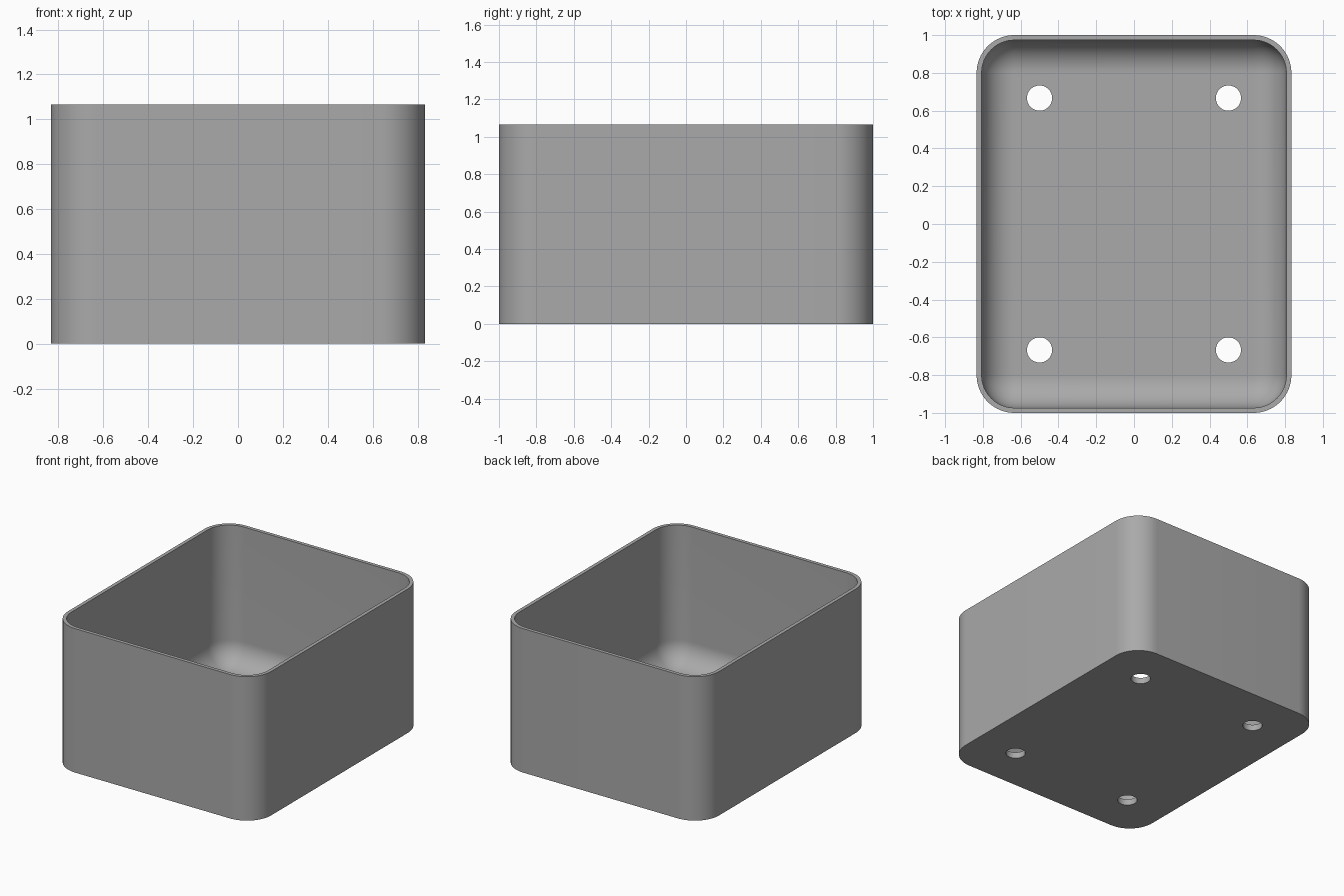
import bpy
import bmesh
from math import cos, sin, pi, radians

cube = bpy.data.objects.get("Cube")
if cube:
    bpy.data.objects.remove(cube, do_unlink=True)

HALF_X, HALF_Y, HEIGHT = 0.8333, 1.0, 1.0667
CORNER, WALL, FLOOR, FILLET = 0.2, 0.0267, 0.045, 0.17
STEPS = 16

grey = bpy.data.materials.new("plain grey")
grey.use_nodes = True
colour = (0.4, 0.4, 0.4, 1)
grey.diffuse_color = colour
grey.node_tree.nodes["Principled BSDF"].inputs["Base Color"].default_value = colour


def ring(bm, inset, z):
    """Rounded rectangle of vertices, shrunk inwards by inset."""
    radius = CORNER - inset
    cx, cy = HALF_X - CORNER, HALF_Y - CORNER
    verts = []
    for quarter, (sx, sy) in enumerate(((1, 1), (-1, 1), (-1, -1), (1, -1))):
        for i in range(STEPS + 1):
            a = (quarter + i / STEPS) * pi / 2
            verts.append(bm.verts.new((sx * cx + radius * cos(a),
                                       sy * cy + radius * sin(a), z)))
    return verts


# Profile from the outer base, over the rim, down the inside and round the fillet
profile = [(0, 0), (0, HEIGHT), (WALL, HEIGHT)]
for i in range(STEPS + 1):
    a = i / STEPS * pi / 2
    profile.append((WALL + FILLET * (1 - cos(a)), FLOOR + FILLET * (1 - sin(a))))

# Open box with rounded corners
bm = bmesh.new()
rings = [ring(bm, inset, z) for inset, z in profile]
for low, high in zip(rings, rings[1:]):
    for i in range(len(low)):
        j = (i + 1) % len(low)
        bm.faces.new((low[i], low[j], high[j], high[i]))
bm.faces.new(rings[0][::-1])
bm.faces.new(rings[-1])
mesh = bpy.data.meshes.new("open_box")
bm.to_mesh(mesh)
bm.free()
mesh.materials.append(grey)
box = bpy.data.objects.new("open_box", mesh)
bpy.context.collection.objects.link(box)

# Four round drain holes through the floor
for x in (-0.5, 0.5):
    for y in (-0.6667, 0.6667):
        bpy.ops.mesh.primitive_cylinder_add(vertices=48, radius=0.0667, depth=0.3,
                                            location=(x, y, 0))
        cutter = bpy.context.object
        cutter.name = "hole_cutter"
        cutter.data.materials.append(grey)
        cutter.hide_render = True
        cut = box.modifiers.new("floor_hole", 'BOOLEAN')
        cut.operation, cut.solver, cut.object = 'DIFFERENCE', 'EXACT', cutter
        bpy.ops.object.select_all(action='DESELECT')
        box.select_set(True)
        bpy.context.view_layer.objects.active = box
        bpy.ops.object.modifier_apply(modifier=cut.name)
        bpy.data.objects.remove(cutter, do_unlink=True)

bpy.ops.object.shade_smooth_by_angle(angle=radians(30))
